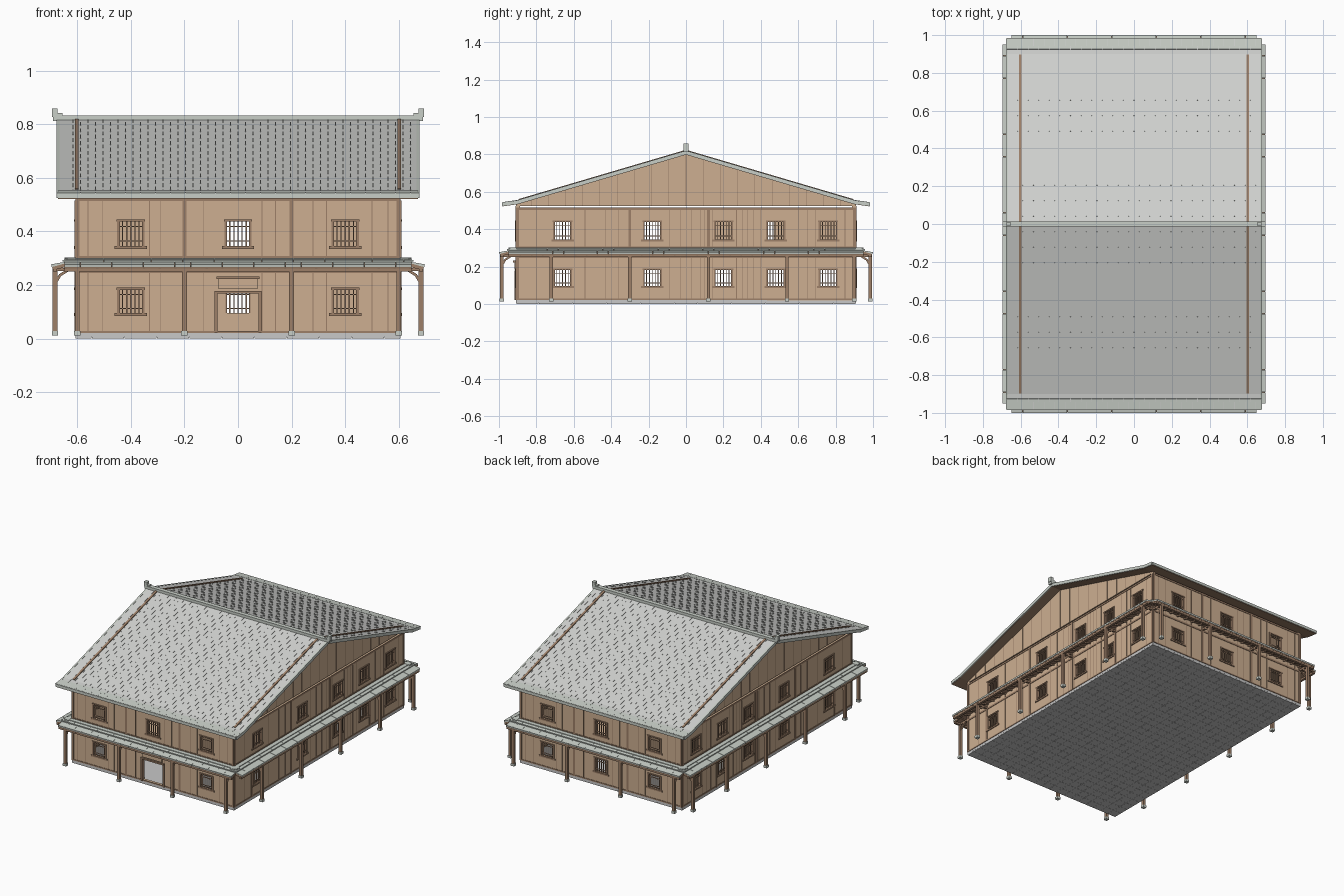
import bpy, bmesh, math
from mathutils import Matrix

cube = bpy.data.objects.get("Cube")
if cube:
    bpy.data.objects.remove(cube)


def material(name, rgb):
    m = bpy.data.materials.new(name)
    m.use_nodes = True
    m.diffuse_color = (*rgb, 1)
    m.node_tree.nodes["Principled BSDF"].inputs["Base Color"].default_value = (*rgb, 1)
    return m


ROOF = material("pale roof tile", (0.64, 0.65, 0.63))
TILE = material("grey green tile", (0.58, 0.62, 0.57))
STONE = material("grey paving", (0.58, 0.58, 0.58))
WALL = material("tan boards", (0.61, 0.43, 0.285))
WOOD = material("brown timber", (0.34, 0.215, 0.14))


class Part:
    """Collects boxes and prisms into one named object."""
    def __init__(self, name, mat):
        self.name, self.mat, self.bm = name, mat, bmesh.new()

    def box(self, x0, x1, y0, y1, z0, z1, frame=Matrix()):
        self.block(((x0 + x1) / 2, (y0 + y1) / 2, (z0 + z1) / 2),
                   (x1 - x0, y1 - y0, z1 - z0), 0, frame)

    def block(self, centre, size, tilt=0, frame=Matrix()):
        m = (frame @ Matrix.Translation(centre) @ Matrix.Rotation(tilt, 4, "X")
             @ Matrix.Diagonal((*size, 1)))
        bmesh.ops.create_cube(self.bm, size=1, matrix=m)

    def bar(self, x, a, b, width, thick, frame=Matrix()):
        """Bar between two (y, z) points at a given x."""
        (ya, za), (yb, zb) = a, b
        self.block((x, (ya + yb) / 2, (za + zb) / 2),
                   (width, math.hypot(yb - ya, zb - za), thick),
                   math.atan2(zb - za, yb - ya), frame)

    def prism(self, points, x0, x1):
        face = self.bm.faces.new([self.bm.verts.new((x0, y, z)) for y, z in points])
        ext = bmesh.ops.extrude_face_region(self.bm, geom=[face], use_keep_orig=True)
        verts = [g for g in ext["geom"] if isinstance(g, bmesh.types.BMVert)]
        bmesh.ops.translate(self.bm, verts=verts, vec=(x1 - x0, 0, 0))

    def finish(self):
        bmesh.ops.recalc_face_normals(self.bm, faces=self.bm.faces[:])
        mesh = bpy.data.meshes.new(self.name)
        self.bm.to_mesh(mesh)
        self.bm.free()
        mesh.materials.append(self.mat)
        bpy.context.collection.objects.link(bpy.data.objects.new(self.name, mesh))


HX, HY = 0.606, 0.908          # half size of the house
HOLES = [(0.095, 0.182), (0.345, 0.437)]   # window heights
HW = 0.046                     # window half width
DOOR = (-0.078, 0.078, 0.026, 0.17)


def roof_z(d):
    """Height of the roof deck at distance d from the ridge."""
    return 0.81 - 0.265 * d / 0.9 if d < 0.9 else 0.545 - 0.14 * (d - 0.9)


# Ground slab with paving on its underside
slab = Part("base_slab", STONE)
slab.box(-HX, HX, -HY, HY, 0.006, 0.022)
nx, ny = 20, 30
for i in range(nx):
    for j in range(ny):
        x, y = -HX + 2 * HX * i / nx, -HY + 2 * HY * j / ny
        slab.box(x + 0.0005, x + 2 * HX / nx - 0.0005,
                 y + 0.0005, y + 2 * HY / ny - 0.0005, 0, 0.007)
slab.finish()

# Four sides: each is built facing -y and turned into place
walls, timbers, seams = Part("walls", WALL), Part("wall_timbers", WOOD), Part("board_seams", WOOD)
frames, lattice = Part("window_frames", WOOD), Part("window_lattice", WOOD)
posts, footings = Part("porch_posts", WOOD), Part("post_footings", TILE)
skirt, rafters = Part("skirt_roof_tiles", TILE), Part("skirt_rafters", WOOD)
deck = Part("skirt_roof_deck", WOOD)

FRONT = dict(windows=[-0.4, 0, 0.4], posts=[-0.6, -0.2, 0.2, 0.6], pillars=[-0.2, 0.2], top=0.525,
             seams=[-0.56, -0.505, -0.33, -0.29, -0.13, 0.09, 0.14, 0.28, 0.33, 0.5, 0.56])
SIDE = dict(windows=[-0.66, -0.18, 0.2, 0.48, 0.76], posts=[-0.72, -0.3, 0.12, 0.54, 0.9],
            pillars=[-0.72, -0.3, 0.12, 0.54], top=0.515,
            seams=[-0.8, -0.54, -0.43, -0.36, -0.09, -0.03, 0.03, 0.08, 0.1, 0.14, 0.27, 0.3,
                   0.33, 0.36, 0.4, 0.6, 0.65, 0.69, 0.85])

for k in range(4):
    R = Matrix.Rotation(k * math.pi / 2, 4, "Z")
    side = SIDE if k % 2 else FRONT
    flip = -1 if k == 3 else 1
    D, L = (HX, HY) if k % 2 else (HY, HX)
    wins = [flip * u for u in side["windows"]]
    top = side["top"]

    # Wall boards around the openings; the front has a doorway in the middle
    panes = [(w, z0, z1) for w in wins for z0, z1 in HOLES]
    if k == 0:
        panes.remove((0, *HOLES[0]))
    gaps = [(w - HW, w + HW, z0, z1) for w, z0, z1 in panes] + ([DOOR] if k == 0 else [])
    us = sorted({-L, L} | {g[i] for g in gaps for i in (0, 1)})
    zs = sorted({0.018, top} | {g[i] for g in gaps for i in (2, 3)})
    for a, b in zip(us, us[1:]):
        for c, d in zip(zs, zs[1:]):
            u, z = (a + b) / 2, (c + d) / 2
            if not any(g[0] < u < g[1] and g[2] < z < g[3] for g in gaps):
                walls.box(a, b, -D, -D + 0.02, c, d, R)

    # Horizontal rails, corner posts, pillars and thin seams
    for z0, z1 in [(0.02, 0.028), (0.245, 0.257), (0.3, 0.308), (top - 0.012, top)]:
        timbers.box(-L, L, -D - 0.003, -D, z0, z1, R)
    for u in [-L + 0.007, L - 0.007] + [flip * p for p in side["pillars"]]:
        clear = min(abs(u - w) for w in wins) > HW + 0.03
        timbers.box(u - 0.007, u + 0.007, -D - 0.004, -D, 0.02, top if clear else 0.3, R)
    for u in side["seams"]:
        seams.box(flip * u - 0.0015, flip * u + 0.0015, -D - 0.0015, -D, 0.028, top - 0.012, R)

    # Windows: frame, sill, head and lattice
    for w, z0, z1 in panes:
        for s in (-1, 1):
            c = w + s * HW
            frames.box(c - 0.005, c + 0.005, -D - 0.005, -D + 0.02, z0, z1, R)
        frames.box(w - 0.06, w + 0.06, -D - 0.006, -D + 0.02, z0 - 0.01, z0, R)
        frames.box(w - 0.053, w + 0.053, -D - 0.006, -D + 0.02, z1, z1 + 0.008, R)
        for i in range(1, 6):
            c = w - HW + 2 * HW * i / 6
            lattice.box(c - 0.0022, c + 0.0022, -D + 0.002, -D + 0.008, z0, z1, R)
        for t in (0.2, 0.8):
            c = z0 + t * (z1 - z0)
            lattice.box(w - HW, w + HW, -D + 0.001, -D + 0.006, c - 0.002, c + 0.002, R)

    # Porch posts with footings and curved braces
    V = -D - 0.077
    for u in side["posts"]:
        u *= flip
        posts.box(u - 0.009, u + 0.009, V - 0.009, V + 0.009, 0.025, 0.262, R)
        footings.box(u - 0.012, u + 0.012, V - 0.012, V + 0.012, 0.012, 0.028, R)
        posts.bar(u, (V, 0.205), (V + 0.02, 0.238), 0.012, 0.01, R)
        posts.bar(u, (V + 0.018, 0.236), (V + 0.05, 0.256), 0.012, 0.01, R)
        posts.box(u - 0.007, u + 0.007, V, -D, 0.252, 0.264, R)
    E = L + 0.042
    posts.box(-E, E, V - 0.008, V + 0.008, 0.25, 0.262, R)

    # Skirt roof: rafters, deck and two stepped courses of tiles
    n = round(2 * E / 0.06)
    deck.bar(0, (-D - 0.087, 0.264), (-D, 0.288), 2 * E, 0.006, R)
    for i in range(n + 1):
        u = -E + 0.006 + (2 * E - 0.012) * i / n
        rafters.bar(u, (-D - 0.085, 0.259), (-D, 0.28), 0.008, 0.008, R)
    for row, (out, z) in enumerate([(0.0905, 0.272), (0.048, 0.288)]):
        edges = [-E] + [-E + 2 * E * (i + 0.5 * row) / n for i in range(1, n)] + [E]
        for a, b in zip(edges, edges[1:]):
            skirt.bar((a + b) / 2, (-D - out, z), (-D - out + 0.05, z + 0.009),
                      b - a - 0.001, 0.01, R)
    skirt.box(-E + 0.005, E - 0.005, -D - 0.03, -D, 0.292, 0.301, R)

# Front doorway: jambs, head, lintel and blank board
for s in (-1, 1):
    frames.box(s * 0.082 - 0.005, s * 0.082 + 0.005, -HY - 0.008, -HY + 0.02, 0.02, 0.178)
frames.box(-0.087, 0.087, -HY - 0.01, -HY + 0.02, 0.168, 0.178)
frames.box(-0.08, 0.08, -HY - 0.018, -HY, 0.222, 0.232)
walls.box(-0.072, 0.072, -HY - 0.009, -HY, 0.185, 0.222)

# Gable walls with seams
for s in (-1, 1):
    x0, x1 = sorted((s * HX, s * (HX - 0.02)))
    walls.prism([(-HY, 0.524), (HY, 0.524), (HY, 0.538), (0, 0.803), (-HY, 0.538)], x0, x1)
    for i in range(-9, 10):
        y = i * 0.092
        a, b = sorted((s * HX, s * (HX + 0.0015)))
        seams.box(a, b, y - 0.0015, y + 0.0015, 0.524, roof_z(abs(y)) - 0.012)

for p in (walls, timbers, seams, frames, lattice, posts, footings, skirt, rafters, deck):
    p.finish()

# Interior floor and partitions
inside = Part("interior_floor_and_partitions", WALL)
inside.box(-0.586, 0.586, -0.888, 0.888, 0.262, 0.276)
for s in (-1, 1):
    a, b = sorted((s * 0.2, s * 0.586))
    inside.box(a, b, 0, 0.015, 0.02, 0.5)
for y0, y1 in [(0.02, 0.36), (0.47, 0.56), (0.69, 0.83)]:
    inside.box(0.2, 0.215, y0, y1, 0.276, 0.5)
inside.finish()

# Main roof: timber deck below, tile sheet above
RX, RY = 0.672, 0.982
profile = [(y, roof_z(abs(y))) for y in (-RY, -0.9, 0, 0.9, RY)]


def roof_sheet(name, mat, low, high):
    sheet = Part(name, mat)
    sheet.prism([(y, z + high) for y, z in profile]
                + [(y, z + low) for y, z in reversed(profile)], -RX, RX)
    sheet.finish()


roof_sheet("roof_deck", WOOD, -0.012, 0)
roof_sheet("roof_tile_sheet", ROOF, 0, 0.009)

# Staggered tile ribs, verge strips, eave boards and gable-top strips
ribs, verge = Part("roof_tile_ribs", ROOF), Part("roof_edging", TILE)
strips = Part("gable_top_strips", WOOD)
rows, cols = 24, 24
step = 2 * RX / cols
for s in (-1, 1):
    for r in range(rows):
        d0, d1 = RY * r / rows, RY * (r + 1) / rows
        for c in range(1, cols):
            ribs.bar(-RX + step * (c + 0.5 * (r % 2)), (s * d0, roof_z(d0) + 0.009),
                     (s * d1, roof_z(d1) + 0.009), 0.003, 0.004)
    for x in (-RX, RX):
        verge.bar(x, (0, roof_z(0)), (s * 0.9, roof_z(0.9)), 0.012, 0.02)
        verge.bar(x, (s * 0.895, roof_z(0.9)), (s * RY, roof_z(RY)), 0.012, 0.02)
    verge.block((0, s * (RY - 0.004), roof_z(RY)), (2 * RX, 0.014, 0.018))
    verge.bar(0, (s * 0.925, roof_z(0.925) + 0.009), (s * RY, roof_z(RY) + 0.009),
              2 * RX, 0.003)
    for x in (-0.602, 0.602):
        strips.bar(x, (0, roof_z(0) + 0.008), (s * 0.895, roof_z(0.895) + 0.008), 0.014, 0.012)
for p in (ribs, verge, strips):
    p.finish()

# Ridge cap with upturned end blocks
ridge = Part("ridge_cap", TILE)
ridge.box(-0.69, 0.69, -0.014, 0.014, 0.812, 0.833)
for s in (-1, 1):
    ridge.block((s * 0.684, 0, 0.842), (0.022, 0.026, 0.032))
    ridge.block((s * 0.665, 0, 0.836), (0.02, 0.022, 0.01))
ridge.finish()
